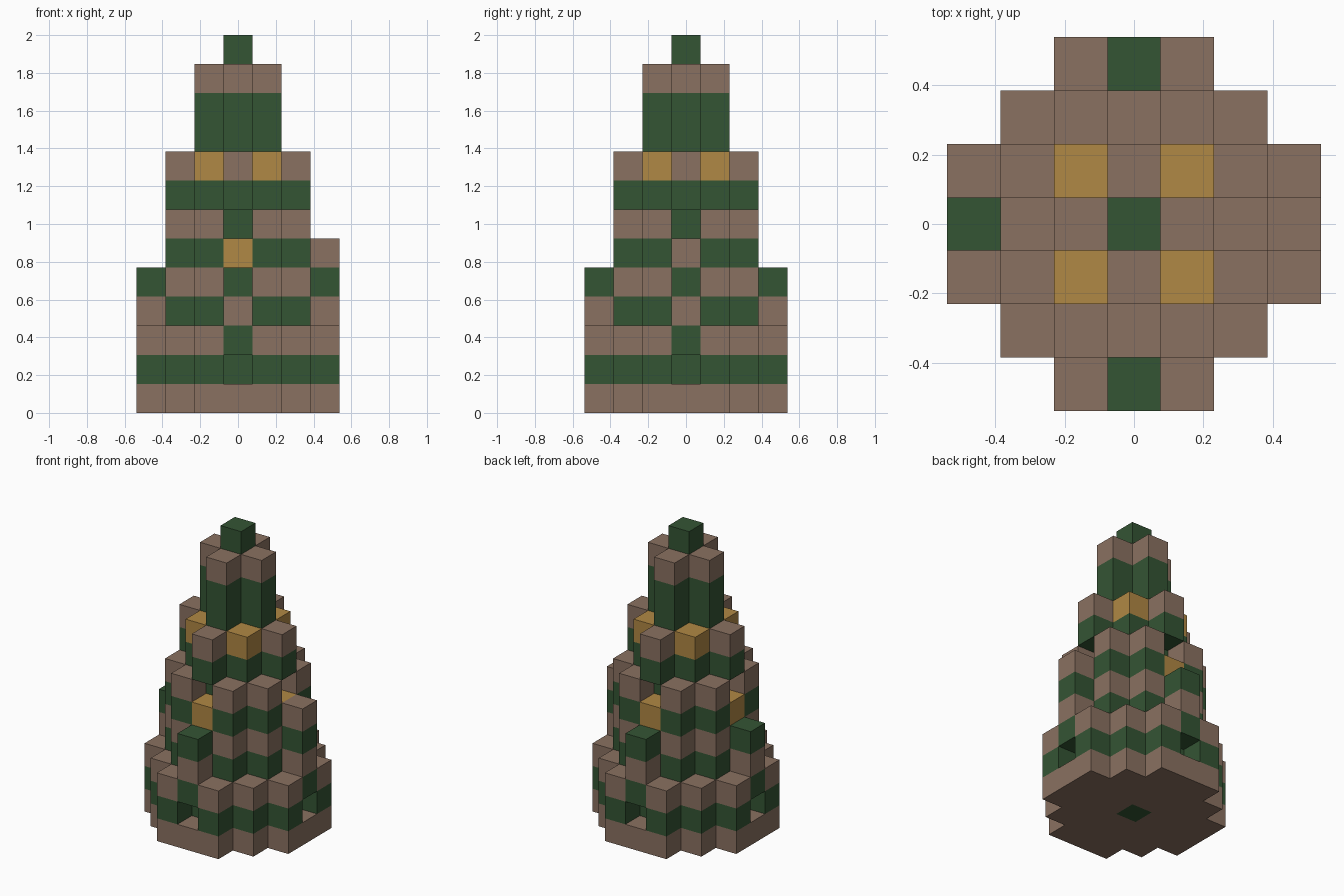
import bpy
import bmesh
from mathutils import Vector

UNIT = 2 / 13  # edge length of one block

cube = bpy.data.objects.get("Cube")
if cube:
    bpy.data.objects.remove(cube, do_unlink=True)


def make_material(name, rgb):
    mat = bpy.data.materials.new(name)
    mat.use_nodes = True
    colour = (*rgb, 1.0)
    mat.diffuse_color = colour
    mat.node_tree.nodes["Principled BSDF"].inputs["Base Color"].default_value = colour
    return mat


BROWN, GREEN, GOLD = range(3)
materials = [
    make_material("bark_brown", (0.254, 0.165, 0.119)),
    make_material("pine_green", (0.034, 0.089, 0.034)),
    make_material("ornament_gold", (0.434, 0.246, 0.058)),
]

ARMS = [(1, 0), (-1, 0), (0, 1), (0, -1)]
blocks = {}  # (x, y, layer) -> colour index


def disc(layer, radius_squared, colour):
    for x in range(-3, 4):
        for y in range(-3, 4):
            if x * x + y * y <= radius_squared:
                blocks[x, y, layer] = colour


def ring(layer, distance, colour):
    """Set the four blocks on the axes; a colour of None makes notches."""
    for ax, ay in ARMS:
        key = (ax * distance, ay * distance, layer)
        if colour is None:
            blocks.pop(key, None)
        else:
            blocks[key] = colour


# Stacked round layers: squared radius and colour from the ground up
LAYERS = [(10, BROWN), (10, GREEN), (10, BROWN),
          (5, GREEN), (5, BROWN), (5, GREEN), (5, BROWN),
          (4, GREEN), (4, BROWN),
          (1, GREEN), (1, GREEN), (1, BROWN), (0, GREEN)]
for layer, (radius_squared, colour) in enumerate(LAYERS):
    disc(layer, radius_squared, colour)

# Trunk core showing underneath
blocks[0, 0, 0] = GREEN

# Notches and hanging branch tips on the four axes
ring(1, 3, None)
ring(2, 3, GREEN)
ring(3, 3, BROWN)
ring(4, 3, GREEN)
blocks[3, 0, 5] = BROWN

# Ornaments, with open notches above the lower ones
ring(5, 2, GOLD)
ring(6, 2, None)
ring(6, 1, GREEN)
for x in (-1, 1):
    for y in (-1, 1):
        blocks[x, y, 8] = GOLD


def build_part(name, first, last):
    """Make one object from the exposed block faces of some layers."""
    bm = bmesh.new()
    for (x, y, z), colour in blocks.items():
        if not first <= z <= last:
            continue
        centre = Vector((x, y, z + 0.5))
        for axis in range(3):
            for sign in (-1, 1):
                normal = Vector((0, 0, 0))
                normal[axis] = sign
                if (x + int(normal.x), y + int(normal.y), z + int(normal.z)) in blocks:
                    continue
                u = Vector((0, 0, 0))
                u[(axis + 1) % 3] = 1
                v = normal.cross(u)
                corners = [u + v, v - u, -u - v, u - v]
                face = bm.faces.new([
                    bm.verts.new((centre + (normal + c) / 2) * UNIT) for c in corners])
                face.material_index = colour
    bmesh.ops.remove_doubles(bm, verts=bm.verts, dist=UNIT / 100)
    mesh = bpy.data.meshes.new(name)
    bm.to_mesh(mesh)
    bm.free()
    for mat in materials:
        mesh.materials.append(mat)
    bpy.context.collection.objects.link(bpy.data.objects.new(name, mesh))


build_part("tree_base", 0, 2)
build_part("lower_branches", 3, 6)
build_part("upper_branches", 7, 8)
build_part("tree_spire", 9, 11)
build_part("tree_tip", 12, 12)
